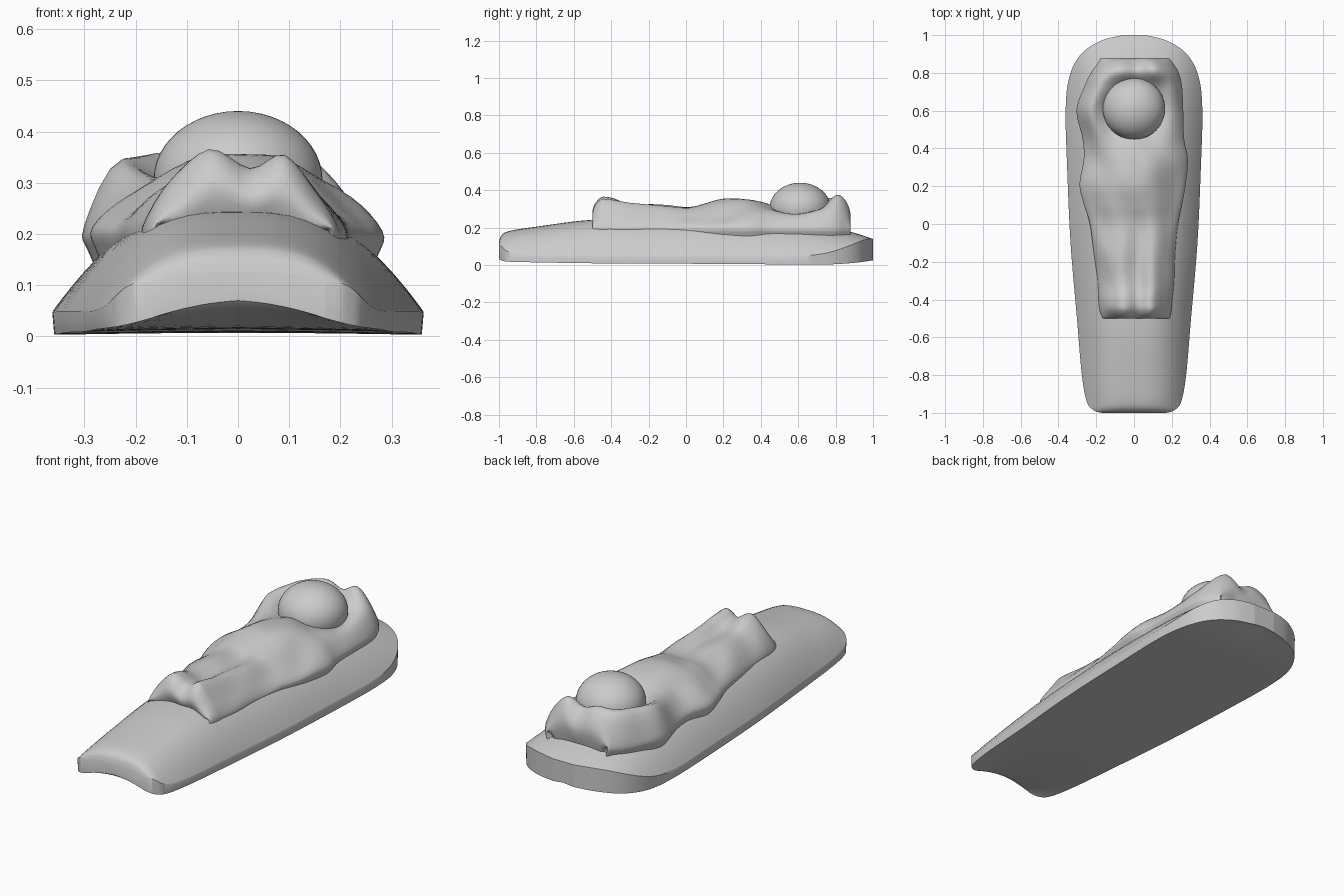
import bpy, bmesh, math

if "Cube" in bpy.data.objects:
    bpy.data.objects.remove(bpy.data.objects["Cube"])


def spline(rows, n):
    """Catmull-Rom resampling of equal-length tuples, n steps per span."""
    out = []
    for i in range(len(rows) - 1):
        a, b, c, d = (rows[max(0, min(len(rows) - 1, i + k))] for k in (-1, 0, 1, 2))
        for s in range(n):
            t = s / n
            out.append(tuple(
                0.5 * (2 * q + (r - p) * t + (2 * p - 5 * q + 4 * r - w) * t * t
                       + (3 * q - p - 3 * r + w) * t ** 3)
                for p, q, r, w in zip(a, b, c, d)))
    return out + [rows[-1]]


def loft(name, rings, angle):
    """Skin closed rings of points and cap both ends."""
    bm = bmesh.new()
    vr = [[bm.verts.new(p) for p in ring] for ring in rings]
    m = len(vr[0])
    for a, b in zip(vr, vr[1:]):
        for j in range(m):
            bm.faces.new((a[j], a[(j + 1) % m], b[(j + 1) % m], b[j]))
    bm.faces.new(vr[0])
    bm.faces.new(vr[-1])
    bmesh.ops.recalc_face_normals(bm, faces=bm.faces)
    me = bpy.data.meshes.new(name)
    bm.to_mesh(me)
    bm.free()
    ob = bpy.data.objects.new(name, me)
    bpy.context.collection.objects.link(ob)
    bpy.ops.object.select_all(action='DESELECT')
    bpy.context.view_layer.objects.active = ob
    ob.select_set(True)
    bpy.ops.object.shade_smooth_by_angle(angle=math.radians(angle))
    return ob


# Arched board: y, outline half width, arch half width, crown height, underside, underside arch
board_rows = [
    (-1.0, .17, .27, .125, .045, .025),
    (-.985, .215, .265, .16, .03, .03),
    (-.94, .25, .265, .183, .022, .03),
    (-.8, .276, .28, .205, .018, .02),
    (-.5, .302, .304, .242, .012, .006),
    (-.1, .336, .338, .25, .01, .003),
    (.3, .354, .356, .245, .006, .003),
    (.6, .362, .364, .225, .005, .003),
    (.78, .342, .364, .2, .005, .003),
    (.9, .28, .364, .172, .015, .003),
    (.97, .175, .364, .15, .026, .002),
    (1.0, .06, .364, .14, .032, .0),
]
rings = []
for y, w, wb, h, b, c in spline(board_rows, 6):
    us = [math.sin(math.pi / 2 * k / 14) for k in range(-14, 15)]
    top = [(u * w, y, .045 + (h - .045) * (1 - min(1, abs(u * w / wb)) ** 3)) for u in us]
    low = [(u * w * .99, y, b * (1 - .2 * abs(u)) + c * (1 - u * u)) for u in reversed(us)]
    rings.append(top + low)
loft("arched_board", rings, 40)

# Draped figure: y, left edge, right edge, then five heights from left to right
fracs = (.13, .33, .54, .72, .89)
figure_rows = [
    (-.46, -.15, .17, .17, .19, .19, .19, .17),
    (-.50, -.16, .185, .24, .29, .26, .28, .23),
    (-.46, -.178, .195, .29, .362, .315, .352, .27),
    (-.40, -.185, .20, .30, .362, .325, .352, .275),
    (-.30, -.19, .21, .28, .325, .305, .33, .27),
    (-.15, -.21, .215, .285, .325, .30, .32, .265),
    (0, -.23, .23, .265, .31, .295, .305, .25),
    (.10, -.26, .25, .27, .325, .325, .32, .25),
    (.21, -.284, .27, .275, .34, .357, .33, .255),
    (.34, -.262, .282, .275, .335, .35, .325, .27),
    (.45, -.268, .262, .295, .31, .32, .30, .275),
    (.60, -.30, .257, .345, .27, .25, .26, .27),
    (.72, -.262, .252, .352, .31, .28, .30, .29),
    (.80, -.225, .235, .345, .365, .345, .37, .31),
    (.85, -.19, .205, .31, .335, .315, .345, .29),
    (.88, -.17, .18, .24, .26, .25, .265, .23),
    (.86, -.155, .17, .14, .15, .15, .15, .14),
]
rings = []
for y, xl, xr, *hs in spline(figure_rows, 5):
    w = xr - xl
    pts = [(xl + .05, .08), (xl + .008, .165), (xl, .215)]
    pts += [(xl + w * f, h) for f, h in zip(fracs, hs)]
    pts += [(xr, .205), (xr - .008, .16), (xr - .05, .08)]
    ring = []
    for x, z in spline(pts, 4):
        fold = .004 * math.sin(38 * x + 5 * y) * math.sin(17 * y) if z > .2 else 0
        ring.append((x, y, z + fold))
    rings.append(ring)
loft("draped_figure", rings, 80)

# Head
bpy.ops.mesh.primitive_uv_sphere_add(segments=48, ring_count=24, location=(0, .61, .305))
head = bpy.context.object
head.name = "head"
head.scale = (.165, .163, .135)
bpy.ops.object.transform_apply(location=False, rotation=False, scale=True)
bpy.ops.object.shade_smooth_by_angle()
